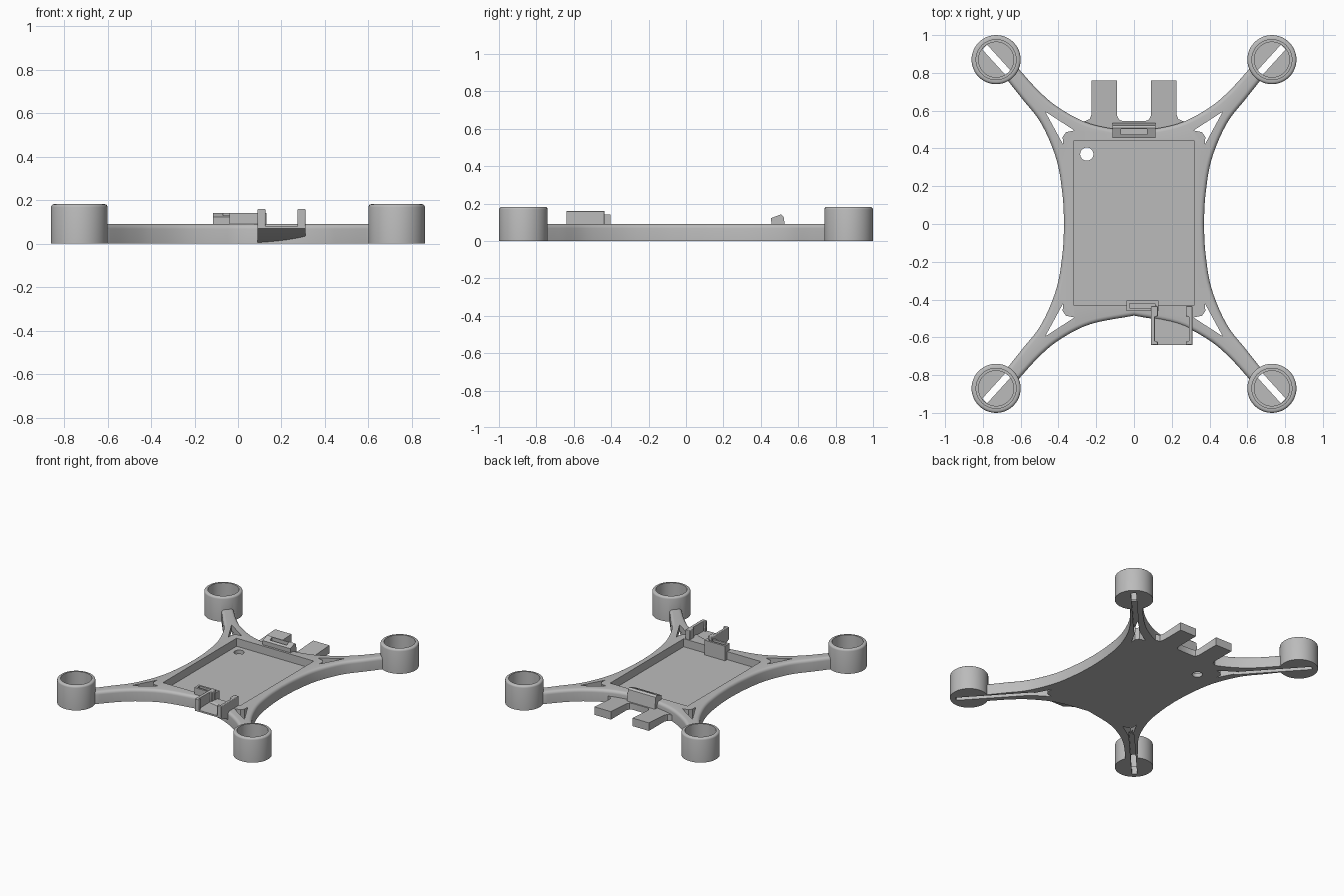
import bpy, bmesh, math
from mathutils import Vector

if "Cube" in bpy.data.objects:
    bpy.data.objects.remove(bpy.data.objects["Cube"], do_unlink=True)

grey = bpy.data.materials.new("matte grey")
grey.use_nodes = True
COLOUR = (0.5, 0.5, 0.5, 1)
grey.diffuse_color = COLOUR
grey.node_tree.nodes["Principled BSDF"].inputs["Base Color"].default_value = COLOUR

QUADS = [(sx, sy) for sx in (1, -1) for sy in (1, -1)]
CUP = (0.73, 0.87)


def make(name, bm):
    bmesh.ops.recalc_face_normals(bm, faces=bm.faces[:])
    me = bpy.data.meshes.new(name)
    bm.to_mesh(me)
    bm.free()
    me.materials.append(grey)
    ob = bpy.data.objects.new(name, me)
    bpy.context.scene.collection.objects.link(ob)
    return ob


def prism(bm, pts, lo, hi, axis="z"):
    """Extrude a 2D profile along z, or a (y, z) profile along x."""
    def place(p, h):
        return (p[0], p[1], h) if axis == "z" else (h, p[0], p[1])
    a = [bm.verts.new(place(p, lo)) for p in pts]
    b = [bm.verts.new(place(p, hi)) for p in pts]
    bm.faces.new(a)
    top = bm.faces.new(b)
    for i in range(len(pts)):
        j = (i + 1) % len(pts)
        bm.faces.new((a[i], a[j], b[j], b[i]))
    return top


def box(bm, x0, x1, y0, y1, z0, z1):
    prism(bm, [(x0, y0), (x1, y0), (x1, y1), (x0, y1)], z0, z1)


def circle(cx, cy, r, n=48):
    return [(cx + r * math.cos(2 * math.pi * i / n),
             cy + r * math.sin(2 * math.pi * i / n)) for i in range(n)]


def smooth_line(pts, steps=5):
    """Catmull-Rom curve through the points."""
    p = [Vector(q) for q in pts]
    p = [2 * p[0] - p[1]] + p + [2 * p[-1] - p[-2]]
    out = []
    for a, b, c, d in zip(p, p[1:], p[2:], p[3:]):
        for k in range(steps):
            t = k / steps
            out.append(0.5 * (2 * b + (c - a) * t + (2 * a - 5 * b + 4 * c - d) * t ** 2
                              + (3 * b - a - 3 * c + d) * t ** 3))
    return out + [p[-2]]


def boolean(ob, bm, op):
    other = make("cutter", bm)
    other.hide_render = True
    mod = ob.modifiers.new(op, "BOOLEAN")
    mod.operation, mod.solver, mod.object = op, "EXACT", other
    bpy.context.view_layer.update()
    me = bpy.data.meshes.new_from_object(ob.evaluated_get(bpy.context.evaluated_depsgraph_get()))
    ob.modifiers.clear()
    ob.data = me
    bpy.data.objects.remove(other, do_unlink=True)


def soften(ob, width):
    mod = ob.modifiers.new("soft edges", "BEVEL")
    mod.width, mod.segments = width, 2


# Frame: curved outline with rounded top rim
side = smooth_line([(0.37, 0), (0.378, 0.15), (0.41, 0.34), (0.49, 0.53), (0.59, 0.66), (0.665, 0.755)])
end = smooth_line([(0.61, 0.82), (0.5, 0.70), (0.39, 0.61), (0.23, 0.53), (0, 0.485)])
quarter = [tuple(v) for v in side] + [(0.70, 0.80), (0.68, 0.84)] + [tuple(v) for v in end]
flip = lambda pts, sx, sy: [(x * sx, y * sy) for x, y in pts]
outline = (quarter + flip(quarter, -1, 1)[::-1][1:]
           + flip(quarter, -1, -1)[1:] + flip(quarter, 1, -1)[::-1][1:-1])
bm = bmesh.new()
rim = prism(bm, outline, 0, 0.09)
bmesh.ops.recalc_face_normals(bm, faces=bm.faces[:])
bmesh.ops.bevel(bm, geom=list(rim.edges), offset=0.022, segments=4, profile=0.5,
                affect="EDGES", clamp_overlap=True)
frame = make("frame", bm)

# Motor cups with rounded rims
bm = bmesh.new()
for sx, sy in QUADS:
    top = prism(bm, circle(CUP[0] * sx, CUP[1] * sy, 0.13), 0, 0.182)
    bmesh.ops.recalc_face_normals(bm, faces=bm.faces[:])
    bmesh.ops.bevel(bm, geom=list(top.edges), offset=0.014, segments=3, profile=0.5, affect="EDGES")
boolean(frame, bm, "UNION")

# Stepped cup bores
for r, z in ((0.106, 0.06), (0.093, 0.03)):
    bm = bmesh.new()
    for sx, sy in QUADS:
        prism(bm, circle(CUP[0] * sx, CUP[1] * sy, r), z, 0.3)
    boolean(frame, bm, "DIFFERENCE")

# Tray pocket, drain hole and corner windows
bm = bmesh.new()
box(bm, -0.32, 0.32, -0.43, 0.44, 0.03, 0.3)
window = [(0.47, 0.595), (0.375, 0.42), (0.378, 0.46), (0.36, 0.486), (0.315, 0.495)]
for sx, sy in QUADS:
    prism(bm, flip(window, sx, sy), -0.1, 0.3)
boolean(frame, bm, "DIFFERENCE")
bm = bmesh.new()
prism(bm, circle(-0.25, 0.37, 0.035, 32), -0.1, 0.2)
boolean(frame, bm, "DIFFERENCE")

# Wire grooves under the arms, opening through the cup floors
along = Vector((0.29, 0.32)).normalized()
across = Vector((-along.y, along.x)) * 0.018
outer, inner = Vector(CUP) + along * 0.09, Vector((0.43, 0.54))
groove = [tuple(v) for v in (outer + across, inner + across, inner - across, outer - across)]
bm = bmesh.new()
for sx, sy in QUADS:
    prism(bm, flip(groove, sx, sy), -0.1, 0.045)
boolean(frame, bm, "DIFFERENCE")

# Two rear tabs on a shared strip
half = [(0.27, 0.45), (0.27, 0.54), (0.235, 0.555), (0.225, 0.58), (0.225, 0.76),
        (0.09, 0.76), (0.09, 0.575), (0.08, 0.553), (0.06, 0.545)]
bm = bmesh.new()
prism(bm, half + flip(half, -1, 1)[::-1], 0, 0.06)
for v in bm.verts:
    if v.co.z > 0.01:
        v.co.z -= 0.06 * (0.76 - v.co.y)
make("rear_tabs", bm)

# Rear clip with a slot in its slanted top
bm = bmesh.new()
prism(bm, [(0.46, 0), (0.455, 0.122), (0.508, 0.142), (0.522, 0.13), (0.54, 0)],
      -0.115, 0.115, "x")
rear_clip = make("rear_clip", bm)
bm = bmesh.new()
box(bm, -0.07, 0.07, 0.475, 0.503, 0.1, 0.2)
boolean(rear_clip, bm, "DIFFERENCE")

# Front clip with a slot
bm = bmesh.new()
box(bm, -0.04, 0.13, -0.46, -0.405, 0.03, 0.14)
front_clip = make("front_clip", bm)
bm = bmesh.new()
box(bm, -0.025, 0.11, -0.446, -0.42, 0.1, 0.2)
boolean(front_clip, bm, "DIFFERENCE")

# Front holder: sloped base and two lipped walls
bm = bmesh.new()
prism(bm, [(-0.64, 0.07), (-0.64, 0.082), (-0.43, 0.082), (-0.43, 0), (-0.49, 0)], 0.09, 0.31, "x")
make("holder_base", bm)
for name, x, s in (("holder_right_wall", 0.09, 1), ("holder_left_wall", 0.31, -1)):
    plan = [(0, -0.64), (0.036, -0.64), (0.036, -0.622), (0.02, -0.622),
            (0.02, -0.49), (0.036, -0.49), (0.036, -0.435), (0, -0.435)]
    bm = bmesh.new()
    prism(bm, [(x + s * px, py) for px, py in plan], 0.07, 0.16)
    soften(make(name, bm), 0.004)

# Smooth curves, crisp edges
bpy.ops.object.select_all(action="DESELECT")
for ob in bpy.context.scene.objects:
    if ob.type == "MESH" and grey.name in ob.data.materials:
        ob.select_set(True)
        bpy.context.view_layer.objects.active = ob
bpy.ops.object.shade_smooth_by_angle(angle=math.radians(35))
